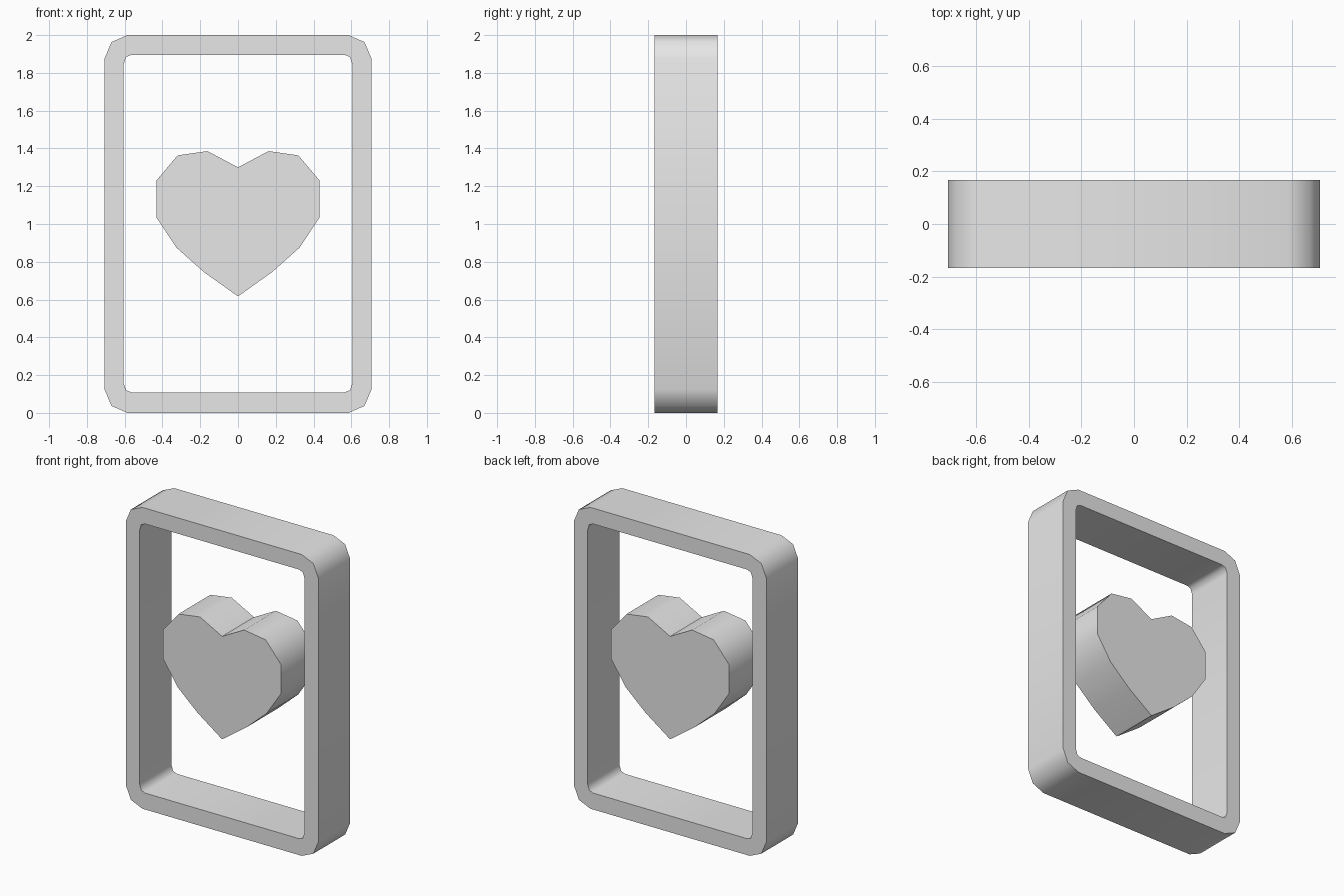
import bpy, bmesh, math

cube = bpy.data.objects.get("Cube")
if cube:
    bpy.data.objects.remove(cube, do_unlink=True)

HALF_DEPTH = 0.167

grey = bpy.data.materials.new("light_grey")
grey.use_nodes = True
grey.diffuse_color = (0.8, 0.8, 0.8, 1)
grey.node_tree.nodes["Principled BSDF"].inputs["Base Color"].default_value = (0.8, 0.8, 0.8, 1)


def finish(bm, name):
    """Turn a bmesh into a grey object with rounded side shading and crisp rims."""
    bmesh.ops.recalc_face_normals(bm, faces=bm.faces)
    mesh = bpy.data.meshes.new(name)
    bm.to_mesh(mesh)
    bm.free()
    mesh.materials.append(grey)
    obj = bpy.data.objects.new(name, mesh)
    bpy.context.collection.objects.link(obj)
    bpy.ops.object.select_all(action='DESELECT')
    obj.select_set(True)
    bpy.context.view_layer.objects.active = obj
    bpy.ops.object.shade_smooth_by_angle(angle=math.radians(52))


def ring(bm, points, y):
    return [bm.verts.new((x, y, z)) for x, z in points]


def band(bm, a, b):
    """Join two matching closed rings with quads."""
    n = len(a)
    for i in range(n):
        j = (i + 1) % n
        bm.faces.new((a[i], a[j], b[j], b[i]))


def clipped_rectangle(corner, centre_z):
    """Mirror one corner's points (x, height above centre) to all four corners."""
    right = corner + [(x, -z) for x, z in reversed(corner)]
    loop = right + [(-x, z) for x, z in reversed(right)]
    return [(x, z + centre_z) for x, z in loop]


# Frame: clipped outer outline with a smaller rounded opening
outer = clipped_rectangle([(0.585, 1.0), (0.67, 0.963), (0.707, 0.875)], 1.0)
inner = clipped_rectangle([(0.565, 0.893), (0.593, 0.882), (0.605, 0.845)], 1.002)
bm = bmesh.new()
rings = [ring(bm, pts, y) for pts, y in (
    (outer, -HALF_DEPTH), (outer, HALF_DEPTH), (inner, HALF_DEPTH), (inner, -HALF_DEPTH))]
for i in range(4):
    band(bm, rings[i], rings[(i + 1) % 4])
finish(bm, "frame")

# Heart: half profile from notch to tip, mirrored and extruded
half = [(0, 1.3), (0.162, 1.386), (0.32, 1.363), (0.432, 1.23),
        (0.432, 1.035), (0.326, 0.875), (0.18, 0.745), (0, 0.617)]
heart = half + [(-x, z) for x, z in reversed(half[1:-1])]
bm = bmesh.new()
front = ring(bm, heart, -HALF_DEPTH)
back = ring(bm, heart, HALF_DEPTH)
band(bm, front, back)
bm.faces.new(front)
bm.faces.new(back)
finish(bm, "heart")
